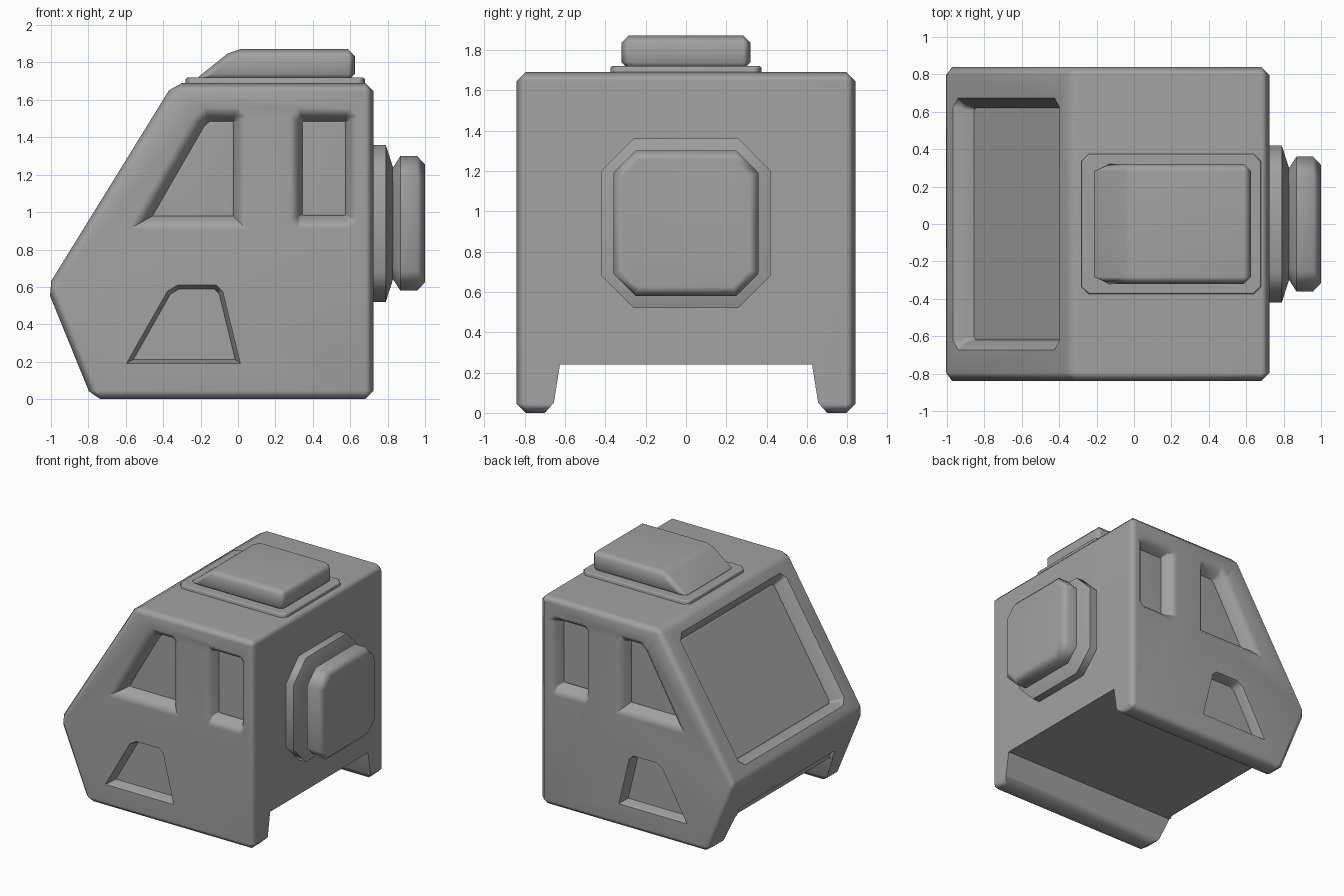
import bpy, bmesh
from mathutils import Vector

cube = bpy.data.objects.get("Cube")
if cube:
    bpy.data.objects.remove(cube)

grey = bpy.data.materials.new("plain grey")
grey.use_nodes = True
COLOUR = (0.36, 0.36, 0.36, 1)
grey.diffuse_color = COLOUR
grey.node_tree.nodes["Principled BSDF"].inputs["Base Color"].default_value = COLOUR


def loft(name, rings, bevel=0):
    """Closed solid through a list of matching point rings."""
    bm = bmesh.new()
    loops = [[bm.verts.new(p) for p in ring] for ring in rings]
    for a, b in zip(loops, loops[1:]):
        for i in range(len(a)):
            j = (i + 1) % len(a)
            bm.faces.new((a[i], a[j], b[j], b[i]))
    bm.faces.new(loops[0])
    bm.faces.new(loops[-1])
    bmesh.ops.recalc_face_normals(bm, faces=bm.faces[:])
    if bevel:
        bmesh.ops.bevel(bm, geom=bm.edges[:], offset=bevel, segments=1,
                        profile=0.5, affect='EDGES', clamp_overlap=True)
    mesh = bpy.data.meshes.new(name)
    bm.to_mesh(mesh)
    bm.free()
    mesh.materials.append(grey)
    ob = bpy.data.objects.new(name, mesh)
    bpy.context.collection.objects.link(ob)
    return ob


def inset(pts, d):
    """Shrink a counter-clockwise outline by d (grow it if negative)."""
    out = []
    for i, p in enumerate(pts):
        p = Vector(p)
        a = (p - Vector(pts[i - 1])).normalized()
        b = (Vector(pts[(i + 1) % len(pts)]) - p).normalized()
        na, nb = Vector((-a.y, a.x)), Vector((-b.y, b.x))
        out.append(p + (na + nb) * d / (1 + na.dot(nb)))
    return out


def cut(target, cutter):
    mod = target.modifiers.new("cut", 'BOOLEAN')
    mod.object = cutter
    mod.solver = 'EXACT'
    bpy.context.view_layer.objects.active = target
    bpy.ops.object.modifier_apply(modifier=mod.name)
    bpy.data.objects.remove(cutter)


def rect(w, h, c, cy=0.0):
    """Rectangle of half sizes w, h with corners clipped by c."""
    return [(w - c, cy - h), (w, cy - h + c), (w, cy + h - c), (w - c, cy + h),
            (c - w, cy + h), (-w, cy + h - c), (-w, cy - h + c), (c - w, cy - h)]


# Cabin shell: side profile pushed across the width
HALF = 0.84
NOSE, BROW = Vector((-1.022, 0.594)), Vector((-0.345, 1.69))
profile = [(-0.78, 0), (0.725, 0), (0.725, 1.69), BROW, NOSE]
shell = loft("cabin_shell", [[(x, y, z) for x, z in profile] for y in (-HALF, HALF)], 0.045)

# Channel under the floor, leaving a skid on each side
leg = [(0.74, -0.04), (0.70, 0), (0.655, 0.05), (0.625, 0.24)]
section = leg + [(-y, z) for y, z in reversed(leg)]
cut(shell, loft("channel_cutter", [[(x, y, z) for y, z in section] for x in (-1.5, 1.5)]))

# Shallow step along the front lip of the floor
lip = [(-1.1, 0.2), (-0.85, 0.2), (-0.87, 0.31), (-1.1, 0.31)]
cut(shell, loft("lip_cutter", [[(x, y, z) for x, z in lip] for y in (-0.61, 0.61)]))


def opening(name, pts, place, flare, taper, depth):
    """Recess with a flared rim, then a pane seated at its bottom."""
    levels = [(-0.03, -flare), (0, -flare), (0.045, 0), (depth, taper)]
    rings = [[place(u, v, d) for u, v in inset(pts, k)] for d, k in levels]
    cut(shell, loft("opening_cutter", rings))
    levels = [(depth + 0.01, taper), (depth - 0.003, taper), (depth - 0.008, taper + 0.012)]
    loft(name, [[place(u, v, d) for u, v in inset(pts, k)] for d, k in levels])


# Side windows and foot recesses, the same on both sides
front_window = [(-0.5, 0.955), (0, 0.955), (0, 1.49), (-0.02, 1.51), (-0.16, 1.51), (-0.2, 1.475)]
rear_window = [(x + 0.46, z) for x, z in rect(0.14, 0.277, 0.02, 1.233)]
foot_hole = [(-0.58, 0.2), (0, 0.2), (-0.09, 0.57), (-0.12, 0.6), (-0.32, 0.6), (-0.37, 0.57)]
for side, s in (("right", -1), ("left", 1)):
    def place(x, z, d, s=s):
        return (x, s * (HALF - d), z)
    opening(side + "_front_window", front_window, place, 0.05, 0.025, 0.11)
    opening(side + "_rear_window", rear_window, place, 0.045, 0.025, 0.11)
    levels = [(-0.03, -0.01), (0, -0.01), (0.02, 0), (0.08, 0.012)]
    cut(shell, loft("foot_cutter", [[place(x, z, d) for x, z in inset(foot_hole, k)]
                                    for d, k in levels]))

# Sloping windscreen
along = (BROW - NOSE).normalized()
inward = Vector((along.y, -along.x))


def on_slope(y, t, d):
    p = NOSE + along * t + inward * d
    return (p.x, y, p.y)


opening("windscreen", rect(0.64, 0.505, 0.03, 0.645), on_slope, 0.035, 0.02, 0.1)

# Roof plate and roof unit
plate = [(x + 0.2, y) for x, y in rect(0.48, 0.375, 0.04)]
loft("roof_plate", [[(x, y, z) for x, y in inset(plate, k)]
                    for z, k in ((1.67, 0), (1.71, 0), (1.72, 0.01))])
unit = [(-0.24, 1.70), (0.625, 1.70), (0.625, 1.872), (-0.025, 1.872)]
loft("roof_unit", [[(x, y, z) for x, z in unit] for y in (-0.32, 0.32)], 0.038)

# Rear mount and rear pack: stacked eight-sided rings
for name, size, clip, levels in (
        ("rear_mount", 0.42, 0.16, ((0.70, 0), (0.79, 0), (0.835, 0.14))),
        ("rear_pack", 0.36, 0.11, ((0.825, 0.07), (0.83, 0.06), (0.868, 0), (0.958, 0), (1, 0.045)))):
    outline = rect(size, size, clip, 0.94)
    loft(name, [[(x, y, z) for y, z in inset(outline, k)] for x, k in levels])

# Soft shading with flat large faces
for ob in bpy.context.collection.objects:
    if ob.type == 'MESH' and ob.data.materials and ob.data.materials[0] == grey:
        bpy.ops.object.select_all(action='DESELECT')
        ob.select_set(True)
        bpy.context.view_layer.objects.active = ob
        bpy.ops.object.shade_smooth_by_angle(angle=0.9)
        ob.modifiers.new("even_shading", 'WEIGHTED_NORMAL').keep_sharp = True
